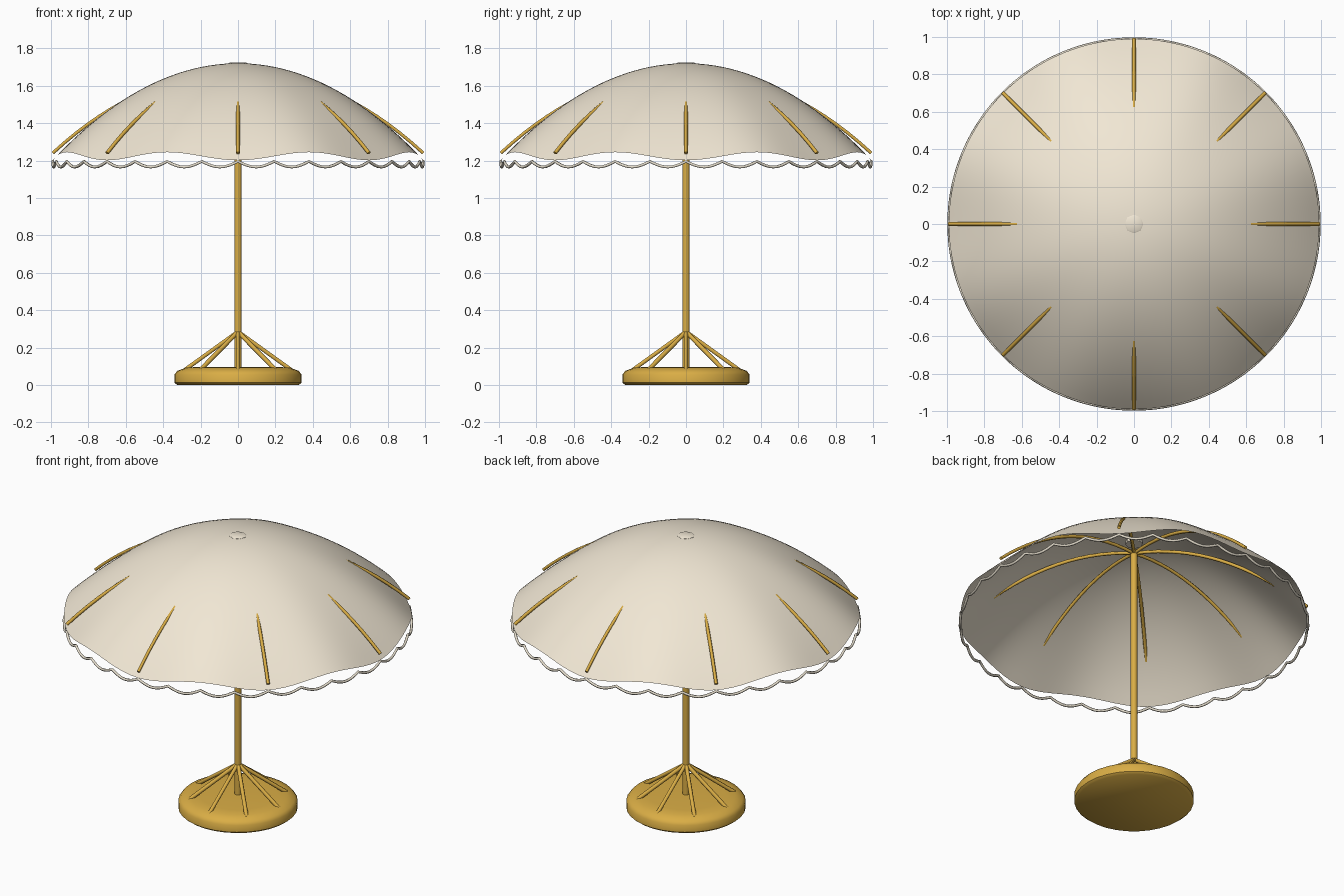
import bpy, bmesh, math
from math import sin, cos, pi

if "Cube" in bpy.data.objects:
    bpy.data.objects.remove(bpy.data.objects["Cube"])


def material(name, rgb):
    m = bpy.data.materials.new(name)
    m.diffuse_color = (*rgb, 1)
    m.use_nodes = True
    m.node_tree.nodes["Principled BSDF"].inputs["Base Color"].default_value = m.diffuse_color
    return m


CREAM = material("cream_fabric", (0.88, 0.80, 0.66))
TRIM = material("trim_cord", (0.80, 0.74, 0.62))
GOLD = material("gold_metal", (0.70, 0.42, 0.06))


def finish(bm, name, mat, angle=40):
    bmesh.ops.recalc_face_normals(bm, faces=bm.faces)
    me = bpy.data.meshes.new(name)
    bm.to_mesh(me)
    bm.free()
    ob = bpy.data.objects.new(name, me)
    bpy.context.collection.objects.link(ob)
    me.materials.append(mat)
    bpy.ops.object.select_all(action='DESELECT')
    ob.select_set(True)
    bpy.context.view_layer.objects.active = ob
    bpy.ops.object.shade_smooth_by_angle(angle=math.radians(angle))
    return ob


def lathe(name, profile, mat, n):
    bm = bmesh.new()
    rings = [[bm.verts.new((r * cos(2 * pi * i / n), r * sin(2 * pi * i / n), z))
              for i in range(n)] for r, z in profile]
    for a, b in zip(rings, rings[1:]):
        for i in range(n):
            j = (i + 1) % n
            bm.faces.new((a[i], a[j], b[j], b[i]))
    bm.faces.new(rings[0])
    bm.faces.new(rings[-1])
    return finish(bm, name, mat)


def tube(name, pts, radius, mat, cyclic=False, res=1):
    cu = bpy.data.curves.new(name, 'CURVE')
    cu.dimensions = '3D'
    cu.bevel_depth = radius
    cu.bevel_resolution = res
    cu.use_fill_caps = True
    sp = cu.splines.new('POLY')
    sp.points.add(len(pts) - 1)
    for p, c in zip(sp.points, pts):
        p.co = (*c, 1)
    sp.use_cyclic_u = cyclic
    sp.use_smooth = True
    ob = bpy.data.objects.new(name, cu)
    bpy.context.collection.objects.link(ob)
    cu.materials.append(mat)
    return ob


def dome(r):
    return 1.2 + 0.52 * (1 - r * r)


# canopy: dome whose hem lifts between the eight ribs
bm = bmesh.new()
N, R = 128, 24
rings = []
for k in range(1, R + 1):
    r = 0.03 + (0.99 - 0.03) * (k - 1) / (R - 1)
    ring = []
    for i in range(N):
        a = 2 * pi * i / N
        lift = 0.045 * r ** 4 * (1 - cos(8 * a)) / 2
        ring.append(bm.verts.new((r * cos(a), r * sin(a), dome(r) - 0.01 * r ** 8 + lift)))
    rings.append(ring)
for a, b in zip(rings, rings[1:]):
    for i in range(N):
        j = (i + 1) % N
        bm.faces.new((a[i], b[i], b[j], a[j]))
finish(bm, "canopy", CREAM, 60)

# small cap at the top
lathe("top_cap", [(0.05, 1.70), (0.05, 1.72), (0.042, 1.724)], CREAM, 8)

# scalloped cord around the hem
cord = []
M = 32 * 8
for i in range(M):
    a = 2 * pi * i / M
    cord.append((0.99 * cos(a), 0.99 * sin(a), 1.195 - 0.03 * abs(sin(16 * a))))
tube("scallop_trim", cord, 0.008, TRIM, True)

# ribs and base struts
for k in range(8):
    a = k * pi / 4
    rib = []
    for s in range(17):
        r = 0.01 + 0.98 * s / 16
        rib.append((r * cos(a), r * sin(a), dome(r) + 0.11 * (r - 0.72)))
    tube(f"rib_{k + 1}", rib, 0.01, GOLD)
    tube(f"base_strut_{k + 1}", [(0, 0, 0.285), (0.285 * cos(a), 0.285 * sin(a), 0.08)],
         0.012, GOLD)

# pole and base
lathe("pole", [(0.019, 0.06), (0.019, 1.66)], GOLD, 16)
lathe("base", [(0.325, 0), (0.34, 0.012), (0.34, 0.055), (0.325, 0.075),
               (0.28, 0.092), (0.22, 0.096)], GOLD, 32)
